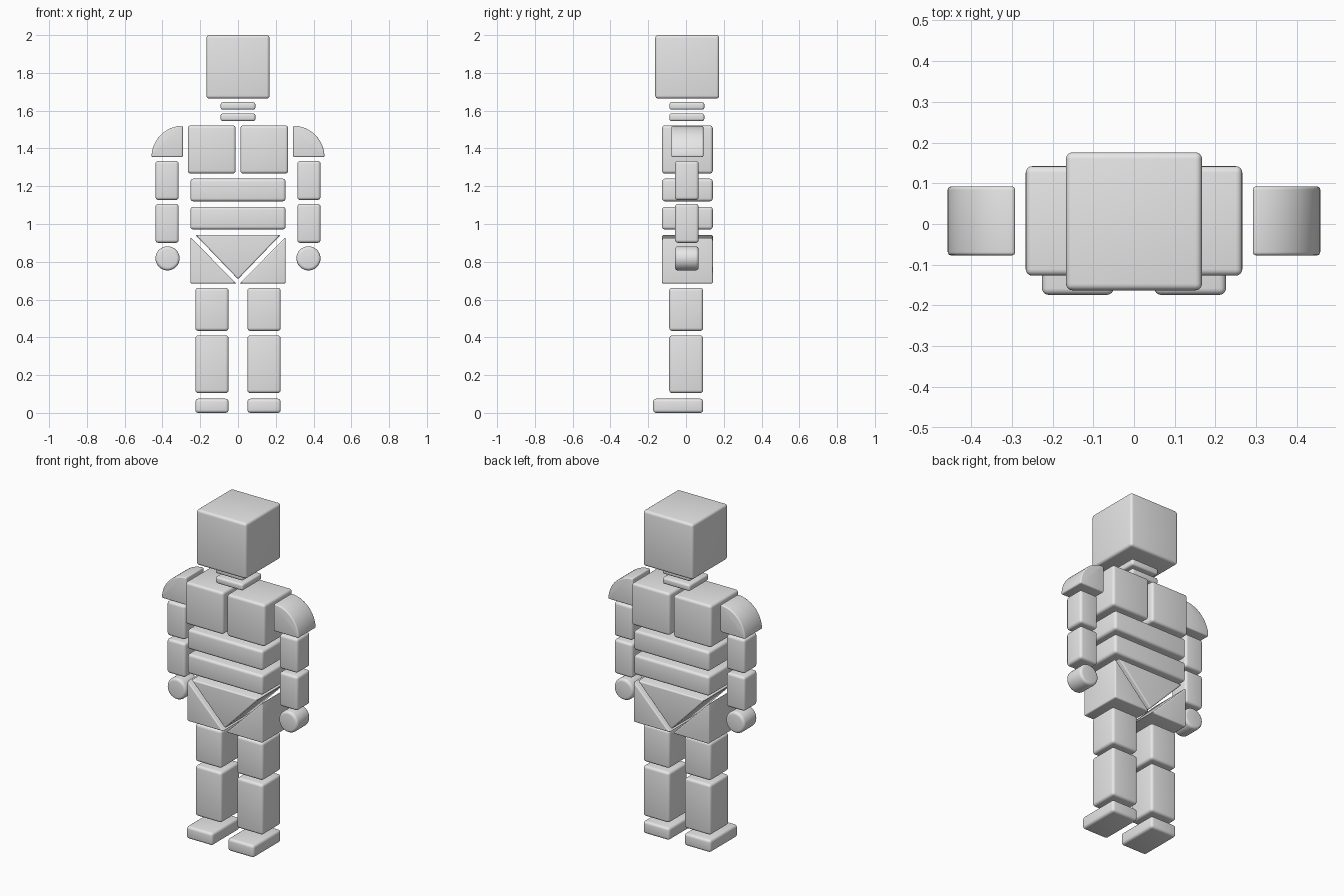
import bpy, bmesh, math

if "Cube" in bpy.data.objects:
    bpy.data.objects.remove(bpy.data.objects["Cube"], do_unlink=True)

grey = bpy.data.materials.new("plain grey")
grey.use_nodes = True
COLOUR = (0.8, 0.8, 0.8, 1.0)
grey.diffuse_color = COLOUR
grey.node_tree.nodes["Principled BSDF"].inputs["Base Color"].default_value = COLOUR


def prism(name, outline, y0, y1, bevel):
    """Extrude an (x, z) outline from y0 to y1 and round its edges."""
    bm = bmesh.new()
    face = bm.faces.new([bm.verts.new((x, y0, z)) for x, z in outline])
    side = bmesh.ops.extrude_face_region(bm, geom=[face])["geom"]
    bmesh.ops.translate(bm, vec=(0, y1 - y0, 0),
                        verts=[v for v in side if isinstance(v, bmesh.types.BMVert)])
    bmesh.ops.recalc_face_normals(bm, faces=bm.faces)
    mesh = bpy.data.meshes.new(name)
    bm.to_mesh(mesh)
    bm.free()
    mesh.materials.append(grey)
    mesh.shade_smooth()
    obj = bpy.data.objects.new(name, mesh)
    bpy.context.collection.objects.link(obj)
    mod = obj.modifiers.new("rounded edges", 'BEVEL')
    mod.width = bevel
    mod.segments = 4
    mod.limit_method = 'ANGLE'
    mod.angle_limit = math.radians(30)
    return obj


def block(name, x0, x1, y0, y1, z0, z1, bevel=0.016):
    return prism(name, [(x0, z0), (x1, z0), (x1, z1), (x0, z1)], y0, y1, bevel)


def arc(cx, cz, r, sweep, count):
    return [(cx + r * math.cos(sweep * i / count), cz + r * math.sin(sweep * i / count))
            for i in range(count)]


def pair(maker, name, *args):
    """Make the left part, then a mirrored copy for the right."""
    left = maker("left_" + name, *args)
    right = left.copy()
    right.name = "right_" + name
    right.data = left.data.copy()
    for v in right.data.vertices:
        v.co.x *= -1
    right.data.flip_normals()
    bpy.context.collection.objects.link(right)


TORSO = (-0.127, 0.142)
ARM = (-0.058, 0.067)
LEG = (-0.089, 0.091)

# Head and neck
block("head", -0.167, 0.167, -0.163, 0.176, 1.664, 2.0)
for name, z in (("upper_neck", 1.605), ("lower_neck", 1.545)):
    block(name, -0.092, 0.092, -0.088, 0.097, z, z + 0.04, 0.012)

# Torso
pair(block, "chest", 0.012, 0.266, *TORSO, 1.267, 1.522)
for name, z in (("upper_waist", 1.12), ("lower_waist", 0.971)):
    block(name, -0.252, 0.252, *TORSO, z, z + 0.12)

# Pelvis wedge and hip wedges
prism("pelvis", [(-0.225, 0.942), (0, 0.708), (0.225, 0.942)], *TORSO, 0.008)
pair(prism, "hip", [(0.252, 0.93), (0.252, 0.685), (0.009, 0.685)], *TORSO, 0.008)

# Arms: quarter-round shoulders, two blocks, round hands
shoulder = [(0.292, 1.354)] + arc(0.292, 1.354, 0.166, math.pi / 2, 16) + [(0.292, 1.52)]
pair(prism, "shoulder", shoulder, -0.077, 0.092, 0.008)
pair(block, "upper_arm", 0.314, 0.437, *ARM, 1.127, 1.334)
pair(block, "forearm", 0.314, 0.437, *ARM, 0.9, 1.107)
pair(prism, "hand", arc(0.373, 0.818, 0.064, 2 * math.pi, 32), *ARM, 0.016)

# Legs and feet
pair(block, "thigh", 0.05, 0.226, *LEG, 0.434, 0.662)
pair(block, "shin", 0.05, 0.226, *LEG, 0.105, 0.41)
pair(block, "foot", 0.05, 0.226, -0.174, 0.091, 0.005, 0.08)
bpy.data.objects["left_foot"].location.z = -0.005
bpy.data.objects["right_foot"].location.z = -0.005
